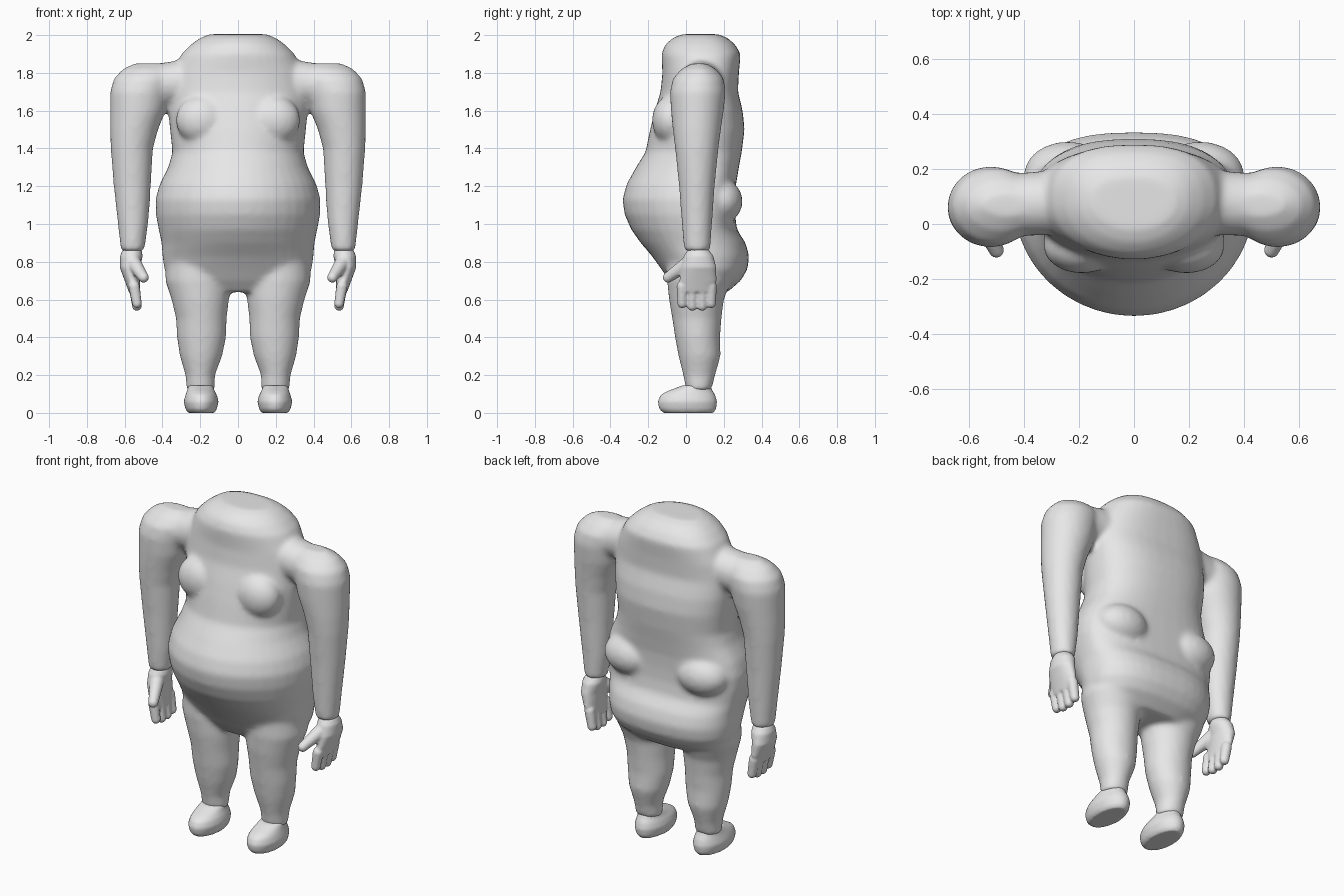
import bpy
import bmesh
from math import cos, sin, tau
from mathutils import Matrix, Vector

SIDES = (1, -1)
SEGMENTS = 40

default_cube = bpy.data.objects.get("Cube")
if default_cube:
    bpy.data.objects.remove(default_cube, do_unlink=True)

grey = bpy.data.materials.new("plain grey")
grey.use_nodes = True
grey.diffuse_color = (0.8, 0.8, 0.8, 1)
grey.node_tree.nodes["Principled BSDF"].inputs["Base Color"].default_value = grey.diffuse_color


def loft(bm, rings, side=1, middle=None, squareness=1.0):
    """Closed stack of ovals; each ring is (z, x centre, half width, front y, back y)."""
    loops = []
    for z, centre, half_width, front, back in rings:
        mid = (front + back) / 2 if middle is None else middle
        loop = []
        for i in range(SEGMENTS):
            angle = tau * i / SEGMENTS
            c, s = cos(angle), sin(angle)
            if s > 0:
                # the rear half may be boxier than the front
                c = abs(c) ** squareness * (1 if c > 0 else -1)
                y = mid + (back - mid) * s ** squareness
            else:
                y = mid + (mid - front) * s
            loop.append(bm.verts.new((side * (centre + half_width * c), y, z)))
        loops.append(loop)
    for low, high in zip(loops, loops[1:]):
        for i in range(SEGMENTS):
            j = (i + 1) % SEGMENTS
            bm.faces.new((low[i], low[j], high[j], high[i]))
    bm.faces.new(loops[0])
    bm.faces.new(loops[-1])


def blob(bm, centre, radii, side=1):
    """Ellipsoid, mirrored to the given side."""
    x, y, z = centre
    place = Matrix.Translation((side * x, y, z)) @ Matrix.Diagonal((*radii, 1))
    bmesh.ops.create_uvsphere(bm, u_segments=24, v_segments=16, radius=1, matrix=place)


def limb(bm, start, end, start_radius, end_radius, side=1):
    """Rounded tapered rod made from overlapping balls."""
    start, end = Vector(start), Vector(end)
    steps = 9
    for i in range(steps + 1):
        t = i / steps
        radius = start_radius + (end_radius - start_radius) * t
        blob(bm, start.lerp(end, t), (radius, radius, radius), side)


def sculpt(name, bm, voxel, rounds):
    """Fuse the pieces into one skin and soften the joins."""
    bmesh.ops.recalc_face_normals(bm, faces=bm.faces)
    mesh = bpy.data.meshes.new(name)
    bm.to_mesh(mesh)
    bm.free()
    mesh.materials.append(grey)
    obj = bpy.data.objects.new(name, mesh)
    bpy.context.scene.collection.objects.link(obj)
    bpy.ops.object.select_all(action="DESELECT")
    obj.select_set(True)
    bpy.context.view_layer.objects.active = obj
    fuse = obj.modifiers.new("fuse", "REMESH")
    fuse.mode = "VOXEL"
    fuse.voxel_size = voxel
    soften = obj.modifiers.new("soften", "SMOOTH")
    soften.factor = 0.5
    soften.iterations = rounds
    for modifier in ("fuse", "soften"):
        bpy.ops.object.modifier_apply(modifier=modifier)
    bpy.ops.object.shade_smooth()
    return obj


# Torso: height, half width, front, back
torso = [
    (0.64, 0.27, -0.04, 0.22),
    (0.7, 0.36, -0.09, 0.29),
    (0.76, 0.39, -0.13, 0.325),
    (0.83, 0.4, -0.18, 0.335),
    (0.9, 0.405, -0.24, 0.315),
    (0.97, 0.42, -0.29, 0.27),
    (1.05, 0.435, -0.325, 0.26),
    (1.13, 0.437, -0.337, 0.26),
    (1.21, 0.415, -0.315, 0.265),
    (1.3, 0.37, -0.265, 0.28),
    (1.38, 0.347, -0.215, 0.295),
    (1.5, 0.36, -0.19, 0.31),
    (1.6, 0.37, -0.165, 0.3),
    (1.7, 0.37, -0.135, 0.275),
    (1.8, 0.35, -0.125, 0.28),
    (1.9, 0.3, -0.13, 0.29),
    (1.95, 0.25, -0.11, 0.26),
    (1.985, 0.2, -0.07, 0.22),
    (2.005, 0.15, -0.02, 0.17),
]

# Limbs: height, centre, half width, front, back
leg = [
    (0.12, 0.198, 0.075, 0.0, 0.135),
    (0.2, 0.2, 0.078, -0.015, 0.155),
    (0.3, 0.196, 0.112, -0.04, 0.183),
    (0.4, 0.193, 0.13, -0.058, 0.18),
    (0.5, 0.194, 0.134, -0.073, 0.188),
    (0.6, 0.2, 0.152, -0.09, 0.2),
    (0.7, 0.21, 0.175, -0.1, 0.24),
    (0.8, 0.21, 0.17, -0.1, 0.24),
]
arm = [
    (0.855, 0.558, 0.062, -0.01, 0.128),
    (1.0, 0.556, 0.08, -0.022, 0.138),
    (1.2, 0.56, 0.098, -0.037, 0.152),
    (1.4, 0.562, 0.112, -0.058, 0.172),
    (1.5, 0.55, 0.127, -0.07, 0.185),
    (1.6, 0.53, 0.147, -0.08, 0.2),
    (1.7, 0.52, 0.157, -0.085, 0.21),
    (1.77, 0.5, 0.157, -0.07, 0.2),
    (1.82, 0.48, 0.13, -0.025, 0.16),
    (1.85, 0.46, 0.09, 0.03, 0.11),
]

body = bmesh.new()
loft(body, [(z, 0, w, f, b) for z, w, f, b in torso], middle=0.08, squareness=0.8)
for side in SIDES:
    loft(body, leg, side)
    loft(body, arm, side)
    # shoulder bridge, chest and flank rolls
    limb(body, (0.22, 0.08, 1.76), (0.45, 0.07, 1.73), 0.12, 0.115, side)
    blob(body, (0.19, -0.08, 1.55), (0.14, 0.1, 0.13), side)
    blob(body, (0.24, 0.18, 1.12), (0.16, 0.12, 0.12), side)
sculpt("body", body, 0.014, 9)

# Feet
foot = [
    (0.0, 0.195, 0.07, -0.12, 0.145),
    (0.02, 0.195, 0.083, -0.142, 0.16),
    (0.06, 0.195, 0.093, -0.15, 0.165),
    (0.095, 0.195, 0.083, -0.135, 0.155),
    (0.115, 0.197, 0.074, -0.1, 0.142),
    (0.145, 0.198, 0.065, -0.02, 0.128),
]

# Hands
palm = [
    (0.64, 0.548, 0.03, -0.035, 0.15),
    (0.7, 0.56, 0.04, -0.035, 0.162),
    (0.77, 0.572, 0.054, -0.025, 0.16),
    (0.83, 0.565, 0.06, -0.012, 0.145),
    (0.865, 0.56, 0.05, 0.01, 0.12),
]
finger_tips = {-0.02: 0.58, 0.033: 0.566, 0.085: 0.566, 0.133: 0.58}

for side, label in zip(SIDES, ("left", "right")):
    bm = bmesh.new()
    loft(bm, foot, side)
    sculpt(label + "_foot", bm, 0.009, 5)

    bm = bmesh.new()
    loft(bm, palm, side)
    for y, tip in finger_tips.items():
        limb(bm, (0.55, y, 0.67), (0.535, y, tip), 0.03, 0.026, side)
    limb(bm, (0.55, 0.01, 0.79), (0.5, -0.095, 0.717), 0.04, 0.028, side)
    sculpt(label + "_hand", bm, 0.007, 4)
